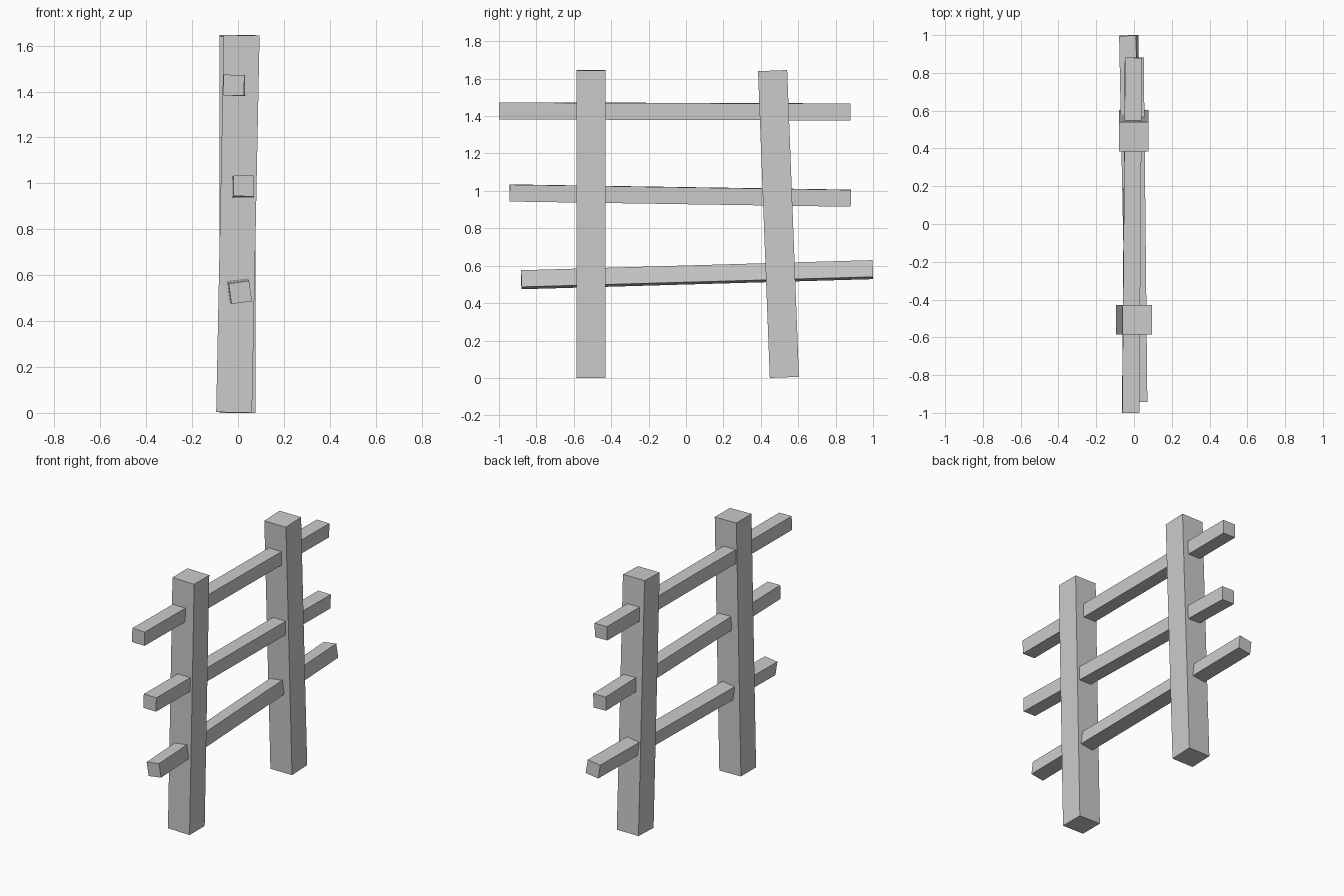
import bpy, bmesh
from math import radians
from mathutils import Vector, Matrix, Quaternion

if "Cube" in bpy.data.objects:
    bpy.data.objects.remove(bpy.data.objects["Cube"])

def beam(name, start, end, width, axis, roll=0):
    """Square beam from start to end, its long axis turned from the given world axis."""
    start, end, axis = Vector(start), Vector(end), Vector(axis)
    d = end - start
    size = Vector((width, width, width)) + axis * (d.length - width)
    rot = axis.rotation_difference(d) @ Quaternion(axis, radians(roll))
    bm = bmesh.new()
    bmesh.ops.create_cube(bm, size=1, matrix=Matrix.Diagonal((*size, 1)))
    mesh = bpy.data.meshes.new(name)
    bm.to_mesh(mesh)
    bm.free()
    obj = bpy.data.objects.new(name, mesh)
    obj.matrix_world = Matrix.Translation((start + end) / 2) @ rot.to_matrix().to_4x4()
    bpy.context.collection.objects.link(obj)

Y, Z = (0, 1, 0), (0, 0, 1)

# Slightly leaning posts
beam("front_post", (-0.017, -0.508, 0.002), (0.016, -0.508, 1.645), 0.156, Z)
beam("back_post", (-0.002, 0.526, 0.003), (-0.002, 0.463, 1.643), 0.156, Z)

# Crooked rails running through the posts
beam("top_rail", (-0.018, -1.0, 1.428), (-0.003, 0.88, 1.422), 0.09, Y, 1)
beam("middle_rail", (0.025, -0.943, 0.989), (0.006, 0.881, 0.961), 0.09, Y, 1)
beam("bottom_rail", (0.01, -0.881, 0.525), (-0.028, 0.998, 0.579), 0.09, Y, -8)
